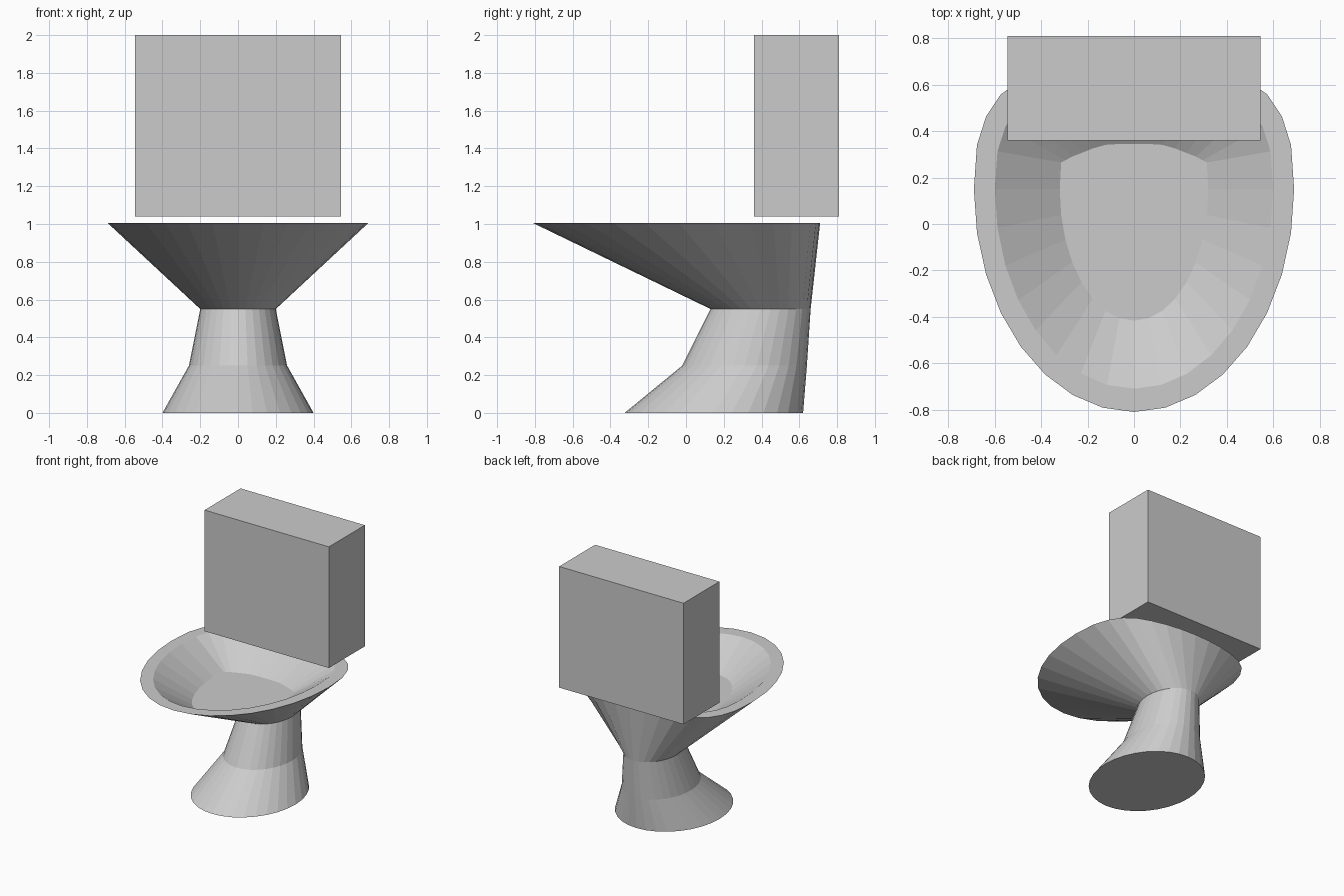
import bpy, bmesh
from math import sin, cos, pi

if "Cube" in bpy.data.objects:
    bpy.data.objects.remove(bpy.data.objects["Cube"])

SEG = 32
# flattened back outline: share of the back radius at each step from side to back
RIM_BACK = [0, .34, .56, .73, .84, .91, .96, .99, 1]
FLOOR_BACK = [0, .59, .64, .72, .80, .90, .98, 1, 1]
ROUND_BACK = [sin(i * pi / 16) for i in range(9)]


def ring(bm, z, half_width, front, back, mid, back_shape=ROUND_BACK):
    """Egg outline: elliptical front half, shaped back half."""
    verts = []
    for k in range(SEG):
        a = k * 2 * pi / SEG
        step = min(k, SEG - k) - SEG // 4
        if step <= 0:
            y = mid - (mid - front) * cos(a)
        else:
            y = mid + (back - mid) * back_shape[step]
        verts.append(bm.verts.new((half_width * sin(a), y, z)))
    return verts


def finish(bm, name):
    bmesh.ops.recalc_face_normals(bm, faces=bm.faces)
    mesh = bpy.data.meshes.new(name)
    bm.to_mesh(mesh)
    bm.free()
    obj = bpy.data.objects.new(name, mesh)
    bpy.context.collection.objects.link(obj)
    return obj


# pedestal, bowl, rim and basin as one lofted shell
bm = bmesh.new()
rings = [
    ring(bm, 0.0, .40, -.325, .62, .15),
    ring(bm, .25, .26, -.02, .64, .31),
    ring(bm, .55, .20, .13, .66, .395),
    ring(bm, 1.005, .69, -.81, .71, .15, RIM_BACK),
    ring(bm, 1.005, .60, -.71, .63, .15, RIM_BACK),
    ring(bm, .817, .32, -.417, .345, .15, FLOOR_BACK),
]
for lo, hi in zip(rings, rings[1:]):
    for k in range(SEG):
        n = (k + 1) % SEG
        bm.faces.new((lo[k], lo[n], hi[n], hi[k]))
bm.faces.new(rings[0])
bm.faces.new(rings[-1])
finish(bm, "toilet_bowl")

# water tank
bm = bmesh.new()
bmesh.ops.create_cube(bm, size=1)
bmesh.ops.scale(bm, vec=(1.09, .45, .96), verts=bm.verts)
bmesh.ops.translate(bm, vec=(0, .585, 1.52), verts=bm.verts)
finish(bm, "water_tank")
